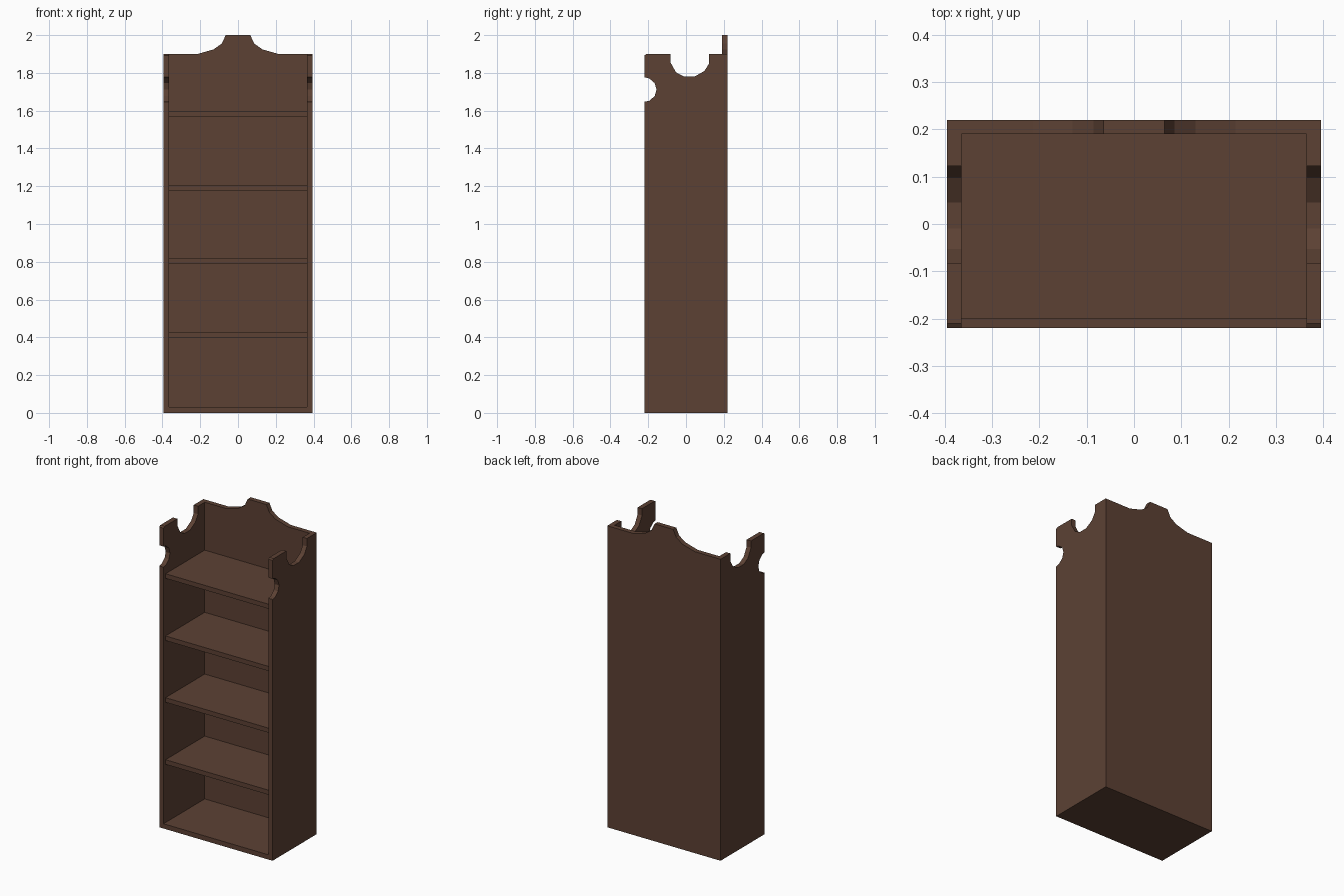
import bpy, bmesh
from mathutils import Vector

if "Cube" in bpy.data.objects:
    bpy.data.objects.remove(bpy.data.objects["Cube"])

wood = bpy.data.materials.new("dark_brown_wood")
wood.diffuse_color = (0.107, 0.053, 0.034, 1)
wood.use_nodes = True
wood.node_tree.nodes["Principled BSDF"].inputs["Base Color"].default_value = wood.diffuse_color


def prism(name, points, offset):
    """Extrude a closed 3D outline along an offset vector."""
    bm = bmesh.new()
    face = bm.faces.new([bm.verts.new(p) for p in points])
    ext = bmesh.ops.extrude_face_region(bm, geom=[face], use_keep_orig=True)
    verts = [g for g in ext["geom"] if isinstance(g, bmesh.types.BMVert)]
    bmesh.ops.translate(bm, verts=verts, vec=Vector(offset))
    bmesh.ops.recalc_face_normals(bm, faces=bm.faces[:])
    me = bpy.data.meshes.new(name)
    bm.to_mesh(me)
    bm.free()
    me.materials.append(wood)
    ob = bpy.data.objects.new(name, me)
    bpy.context.collection.objects.link(ob)
    return ob


def board(name, y0, y1, z0, z1, hx=0.365):
    pts = [(-hx, y0, z0), (hx, y0, z0), (hx, y1, z0), (-hx, y1, z0)]
    return prism(name, pts, (0, 0, z1 - z0))


# Side panels: front notch and scooped top, as (y, z)
side = [(-0.22, 0), (-0.22, 1.647), (-0.195, 1.652), (-0.166, 1.677),
        (-0.156, 1.711), (-0.166, 1.746), (-0.195, 1.771), (-0.22, 1.777),
        (-0.22, 1.893), (-0.21, 1.9), (-0.083, 1.9), (-0.083, 1.857),
        (-0.053, 1.803), (-0.01, 1.78), (0.045, 1.78), (0.097, 1.81),
        (0.123, 1.85), (0.123, 1.9), (0.19, 1.9), (0.19, 0)]
for name, x in (("left_side", -0.395), ("right_side", 0.365)):
    prism(name, [(x, y, z) for y, z in side], (0.03, 0, 0))

# Back panel with a mirrored crest, as (x, z)
crest = [(0.395, 0), (0.395, 1.9), (0.215, 1.9), (0.13, 1.924),
         (0.086, 1.955), (0.065, 2.0)]
outline = crest + [(-x, z) for x, z in reversed(crest)]
prism("back_panel", [(x, 0.19, z) for x, z in outline], (0, 0.03, 0))

# Bottom board and four shelves, set back slightly from the front
board("bottom_board", -0.22, 0.19, 0, 0.03)
for i, z in enumerate((0.397, 0.788, 1.177, 1.569)):
    board(f"shelf_{i + 1}", -0.2, 0.19, z, z + 0.029)
